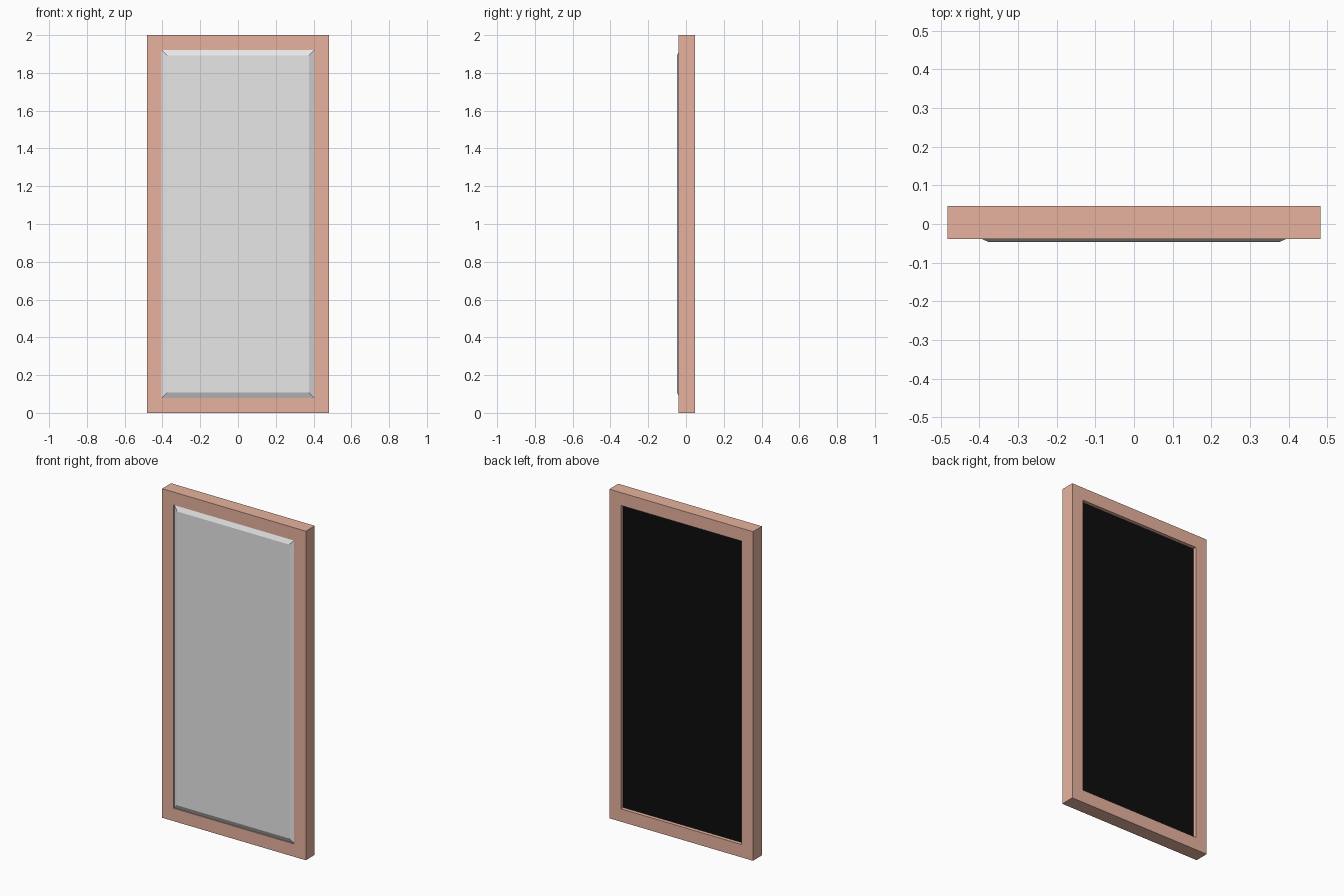
import bpy, bmesh

if "Cube" in bpy.data.objects:
    bpy.data.objects.remove(bpy.data.objects["Cube"])

HW, H, W = 0.483, 2.0, 0.078      # half width, height, frame bar width
FRONT, BACK = -0.039, 0.047       # frame depth range


def material(name, rgb):
    m = bpy.data.materials.new(name)
    m.diffuse_color = (*rgb, 1)
    m.use_nodes = True
    m.node_tree.nodes["Principled BSDF"].inputs["Base Color"].default_value = m.diffuse_color
    return m


copper = material("copper_frame", (0.81, 0.455, 0.35))
silver = material("silver_glass", (0.8, 0.8, 0.8))
black = material("black_backing", (0.004, 0.004, 0.004))


def rect(inset):
    """Corners of the frame outline, moved inward by inset."""
    a, lo, hi = HW - inset, inset, H - inset
    return [(-a, lo), (a, lo), (a, hi), (-a, hi)]


def loft(name, front, y0, back, y1, mat):
    """Solid between two four-sided outlines at two depths."""
    bm = bmesh.new()
    f = [bm.verts.new((x, y0, z)) for x, z in front]
    b = [bm.verts.new((x, y1, z)) for x, z in back]
    bm.faces.new(f)
    bm.faces.new(b[::-1])
    for i in range(4):
        j = (i + 1) % 4
        bm.faces.new((f[j], f[i], b[i], b[j]))
    bmesh.ops.recalc_face_normals(bm, faces=bm.faces)
    me = bpy.data.meshes.new(name)
    bm.to_mesh(me)
    bm.free()
    me.materials.append(mat)
    ob = bpy.data.objects.new(name, me)
    bpy.context.collection.objects.link(ob)
    return ob


# Four mitred frame bars
outer, inner = rect(0), rect(W)
for i, side in enumerate(("bottom", "right", "top", "left")):
    j = (i + 1) % 4
    bar = [outer[i], outer[j], inner[j], inner[i]]
    loft("frame_" + side, bar, FRONT, bar, BACK, copper)

# Bevelled mirror glass, standing slightly proud of the frame
loft("mirror_glass", rect(W + 0.029), -0.047, rect(W), -0.033, silver)

# Dark backing board, recessed behind
loft("backing_board", rect(W), -0.033, rect(W), 0.025, black)
